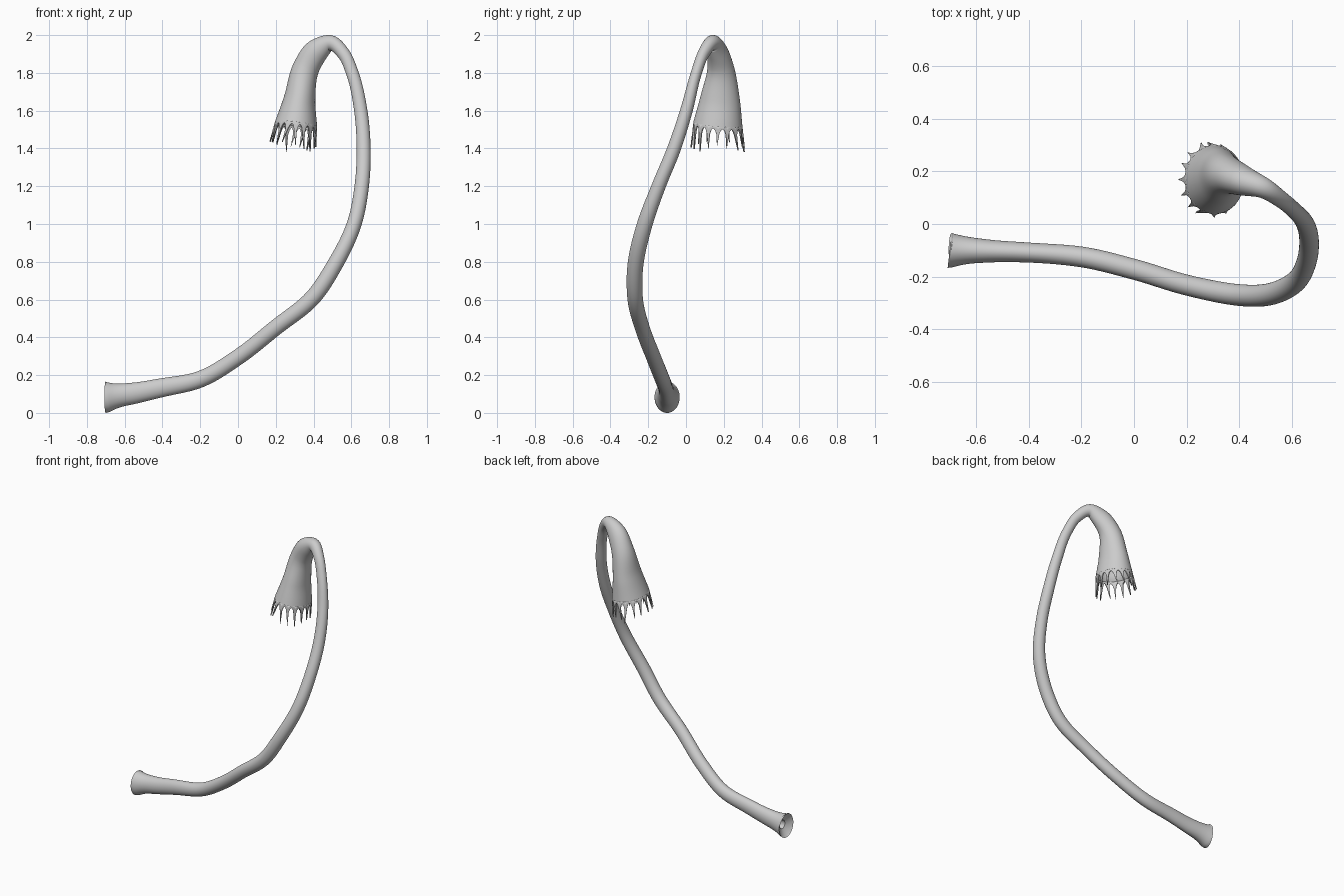
import bpy, bmesh, math, random
from mathutils import Vector

if "Cube" in bpy.data.objects:
    bpy.data.objects.remove(bpy.data.objects["Cube"])

random.seed(4)
TEETH, HALF = 16, 5
# angles bunch up at the tooth tips so the points stay sharp
STEP = math.tau / TEETH
US = [math.sin(math.pi / 2 * k / HALF) for k in range(-HALF, HALF)]
ANGLES = [(t + u / 2) * STEP for t in range(TEETH) for u in US]

# centreline: x, y, z, radius towards y, radius across
KEYS = [
    (-0.70, -0.10, 0.083, 0.067, 0.083),
    (-0.65, -0.10, 0.090, 0.055, 0.067),
    (-0.545, -0.103, 0.105, 0.043, 0.056),
    (-0.41, -0.108, 0.132, 0.038, 0.050),
    (-0.20, -0.125, 0.178, 0.039, 0.044),
    (0.00, -0.172, 0.295, 0.039, 0.042),
    (0.20, -0.232, 0.452, 0.039, 0.042),
    (0.40, -0.27, 0.615, 0.041, 0.043),
    (0.51, -0.268, 0.78, 0.042, 0.042),
    (0.615, -0.218, 1.00, 0.041, 0.039),
    (0.655, -0.145, 1.20, 0.037, 0.038),
    (0.665, -0.063, 1.40, 0.036, 0.037),
    (0.65, 0.002, 1.60, 0.033, 0.035),
    (0.605, 0.055, 1.80, 0.029, 0.033),
    (0.56, 0.092, 1.90, 0.031, 0.034),
    (0.49, 0.138, 1.958, 0.040, 0.042),
    (0.42, 0.162, 1.918, 0.055, 0.064),
    (0.362, 0.183, 1.83, 0.070, 0.070),
    (0.326, 0.180, 1.66, 0.106, 0.084),
    (0.308, 0.169, 1.53, 0.130, 0.112),
]


def smooth_path(keys, sub=7):
    """Hermite spline through the keys, spaced by chord length."""
    n = len(keys)
    d = [math.dist(keys[i][:3], keys[i + 1][:3]) for i in range(n - 1)]

    def slope(i, c):
        fwd = (keys[i + 1][c] - keys[i][c]) / d[i] if i < n - 1 else None
        back = (keys[i][c] - keys[i - 1][c]) / d[i - 1] if i else None
        if fwd is None or back is None:
            return back if fwd is None else fwd
        return (fwd * d[i - 1] + back * d[i]) / (d[i - 1] + d[i])

    out = []
    for i in range(n - 1):
        for s in range(sub):
            t = s / sub
            h = (2*t**3 - 3*t*t + 1, (t**3 - 2*t*t + t) * d[i],
                 3*t*t - 2*t**3, (t**3 - t*t) * d[i])
            out.append([h[0] * keys[i][c] + h[1] * slope(i, c) + h[2] * keys[i + 1][c]
                        + h[3] * slope(i + 1, c) for c in range(5)])
    return out + [list(keys[-1])]


def ring(p, tangent, scale=1.0):
    c = Vector(p[:3])
    n1 = (Vector((0, 1, 0)) - tangent * tangent.y).normalized()
    n2 = tangent.cross(n1)
    return [c + (n1 * p[3] * math.cos(a) + n2 * p[4] * math.sin(a)) * scale for a in ANGLES]


def skin(name, rings, cap_start=False, cap_end=False):
    bm = bmesh.new()
    vs = [[bm.verts.new(v) for v in r] for r in rings]
    n = len(ANGLES)
    for a, b in zip(vs, vs[1:]):
        for j in range(n):
            k = (j + 1) % n
            bm.faces.new((a[j], a[k], b[k], b[j]))
    if cap_start:
        bm.faces.new(vs[0][::-1])
    if cap_end:
        bm.faces.new(vs[-1])
    me = bpy.data.meshes.new(name)
    bm.to_mesh(me)
    bm.free()
    ob = bpy.data.objects.new(name, me)
    bpy.context.collection.objects.link(ob)
    bpy.ops.object.select_all(action='DESELECT')
    bpy.context.view_layer.objects.active = ob
    ob.select_set(True)
    bpy.ops.object.shade_smooth_by_angle(angle=math.radians(50))
    return ob


path = smooth_path(KEYS)
pts = [Vector(p[:3]) for p in path]
last = len(pts) - 1
tans = [(pts[min(i + 1, last)] - pts[max(i - 1, 0)]).normalized() for i in range(last + 1)]
tans[0] = Vector((1, -0.12, 0)).normalized()

# stem and bell, starting with the recessed socket in the flared foot
rings = []
for scale, depth in ((0.3, 0.08), (0.36, 0.03), (0.93, 0.008)):
    p = list(path[0])
    p[0] += depth
    rings.append(ring(p, tans[0], scale))
rings += [ring(p, t) for p, t in zip(path, tans)]
skin("stem_and_bell", rings, cap_start=True)

# inner lining of the bell
skin("bell_lining", [ring(path[i], tans[i], 1.0 if i == last else 0.93)
                     for i in range(last, last - 18, -1)], cap_end=True)

# fringe of pointed teeth hanging from the rim
rim = ring(path[last], tans[last])
centre = pts[last]
lengths = [random.uniform(0.09, 0.135) for _ in range(TEETH)]
leans = [random.uniform(-0.12, 0.12) for _ in range(TEETH)]
rows = []
for r in range(8):
    row = []
    for j, v in enumerate(rim):
        tooth, u = j // len(US), abs(US[j % len(US)])
        out = (v - centre).normalized()
        side = Vector((-out.y, out.x, 0))
        drop = (0.012 + lengths[tooth] * (1 - math.sqrt(max(0, 1 - (1 - u) ** 2)))) * r / 7
        row.append(v + (Vector((-0.16, 0, -1)) + out * 0.12 + side * leans[tooth] * drop / 0.1) * drop)
    rows.append(row)
fringe = skin("bell_fringe", rows)
mod = fringe.modifiers.new("thickness", 'SOLIDIFY')
mod.thickness = 0.008
mod.offset = -1
